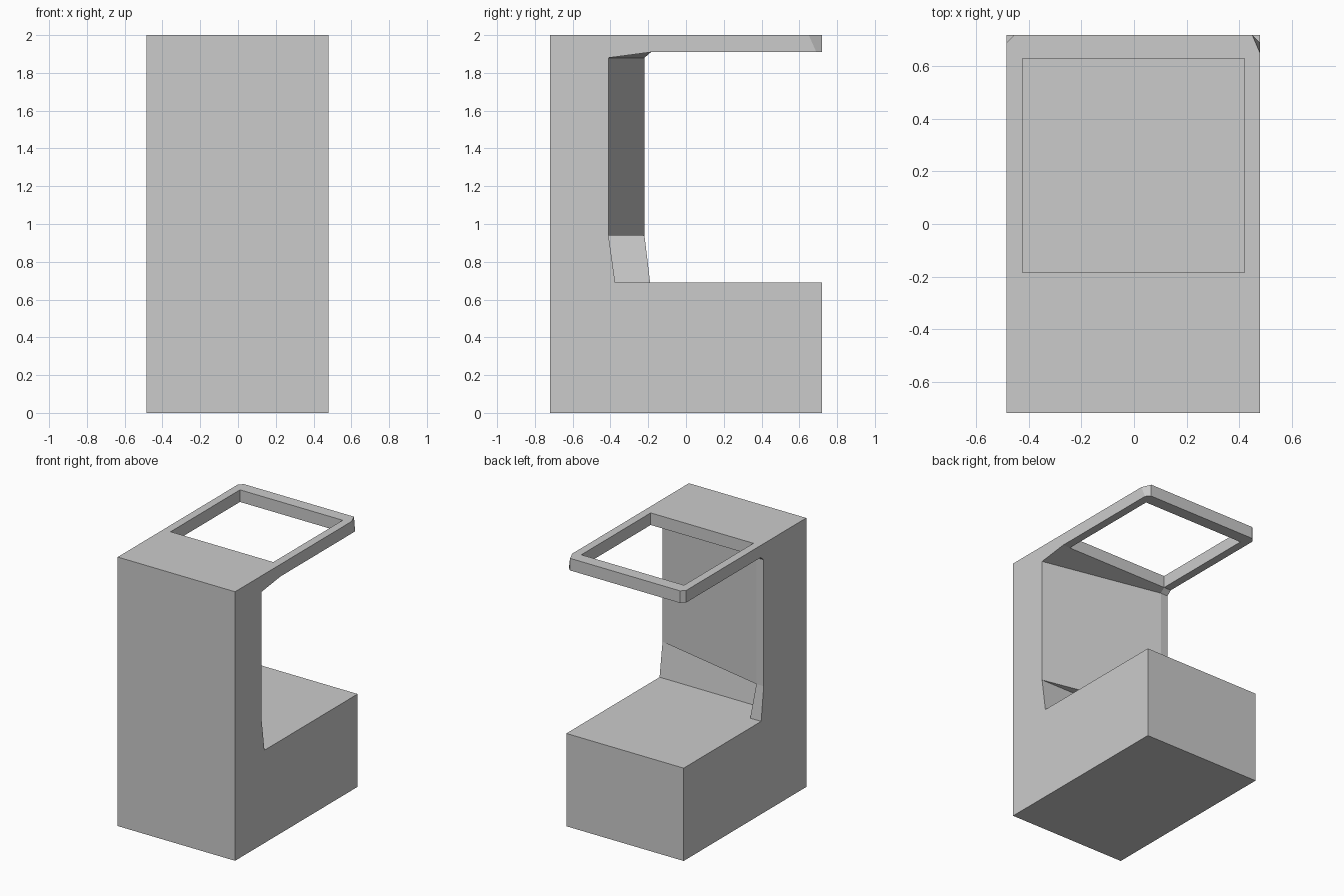
import bpy, bmesh

if "Cube" in bpy.data.objects:
    bpy.data.objects.remove(bpy.data.objects["Cube"])

L, R, F, B = -0.485, 0.48, -0.72, 0.72   # overall left, right, front, back


def loft(name, layers):
    """Solid through stacked plan outlines: [(z, [(x, y), ...]), ...]"""
    bm = bmesh.new()
    rings = [[bm.verts.new((x, y, z)) for x, y in pts] for z, pts in layers]
    n = len(rings[0])
    for lo, hi in zip(rings, rings[1:]):
        for i in range(n):
            j = (i + 1) % n
            bm.faces.new((lo[i], lo[j], hi[j], hi[i]))
    bm.faces.new(rings[0][::-1])
    bm.faces.new(rings[-1])
    bmesh.ops.recalc_face_normals(bm, faces=bm.faces)
    me = bpy.data.meshes.new(name)
    bm.to_mesh(me)
    bm.free()
    ob = bpy.data.objects.new(name, me)
    bpy.context.collection.objects.link(ob)
    return ob


def box(name, x0, x1, y0, y1, z0, z1):
    plan = [(x0, y0), (x1, y0), (x1, y1), (x0, y1)]
    return loft(name, [(z0, plan), (z1, plan)])


# Base block
box("base", L, R, F, B, 0, 0.69)


# Lower column: sloped foot with a raised cheek on the left side
def foot(y_panel, y_cheek, x_cheek):
    return [(L, F), (R, F), (R, y_panel), (x_cheek, y_panel),
            (x_cheek, y_cheek), (L, y_cheek)]


loft("column_foot", [(0.69, foot(-0.375, -0.19, -0.395)),
                     (0.94, foot(-0.41, -0.22, -0.425))])


# Upper column: slanted back panel, flaring out into the flat top
def column(y_right, y_left):
    return [(L, F), (R, F), (R, y_right), (-0.425, y_left), (L, y_left)]


loft("column", [(0.94, column(-0.41, -0.22)),
                (1.88, column(-0.41, -0.22)),
                (1.91, column(-0.185, -0.185)),
                (2.0, column(-0.185, -0.185))])

# Open top frame: two arms and an end bar with clipped corners
for side, x0, x1 in (("left", L, -0.425), ("right", 0.42, R)):
    box("frame_arm_" + side, x0, x1, -0.185, 0.63, 1.91, 2.0)


def bar(y_clip):
    return [(L, 0.63), (R, 0.63), (R, y_clip), (0.45, B), (-0.455, B), (L, 0.69)]


loft("frame_end_bar", [(1.91, bar(0.69)), (2.0, bar(0.65))])
